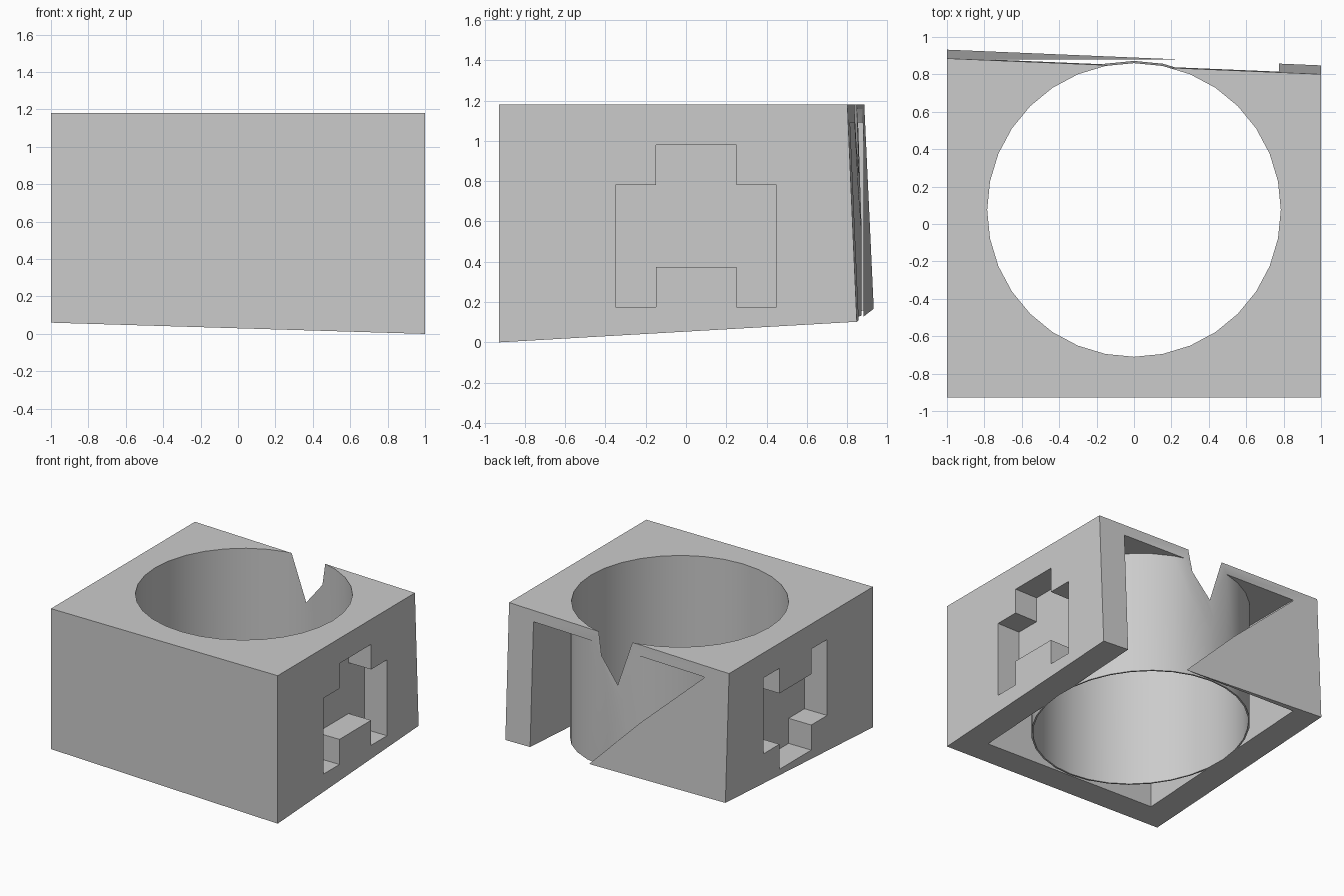
import bpy, bmesh

cube = bpy.data.objects.get("Cube")
if cube:
    bpy.data.objects.remove(cube, do_unlink=True)

HOLE_Y = 0.075      # centre of the round bore
BORE_R = 0.785
TUBE_R = 0.797
SIDES = 32

grey = bpy.data.materials.new("plain grey")
grey.use_nodes = True
colour = (0.6, 0.6, 0.6, 1)
grey.diffuse_color = colour
grey.node_tree.nodes["Principled BSDF"].inputs["Base Color"].default_value = colour


def finish(name, bm):
    bmesh.ops.recalc_face_normals(bm, faces=bm.faces)
    mesh = bpy.data.meshes.new(name)
    bm.to_mesh(mesh)
    bm.free()
    mesh.materials.append(grey)
    ob = bpy.data.objects.new(name, mesh)
    bpy.context.collection.objects.link(ob)
    return ob


def box(name, lo, hi):
    bm = bmesh.new()
    bmesh.ops.create_cube(bm, size=1)
    for v in bm.verts:
        v.co = [hi[i] if v.co[i] > 0 else lo[i] for i in range(3)]
    return finish(name, bm)


def cylinder(name, radius):
    bm = bmesh.new()
    bmesh.ops.create_cone(bm, cap_ends=True, segments=SIDES,
                          radius1=radius, radius2=radius, depth=4)
    bmesh.ops.translate(bm, verts=bm.verts, vec=(0, HOLE_Y, 0))
    return finish(name, bm)


def cut(target, cutter):
    mod = target.modifiers.new("cut", "BOOLEAN")
    mod.operation = "DIFFERENCE"
    mod.solver = "EXACT"
    mod.object = cutter
    bpy.context.view_layer.objects.active = target
    bpy.ops.object.modifier_apply(modifier=mod.name)
    bpy.data.objects.remove(cutter, do_unlink=True)


# Block with a sloping underside and a leaning back
block = box("hollow_block", (-1, -0.928, 0), (1, 1, 1.18))
for v in block.data.vertices:
    x, y, z = v.co
    if y > 0:
        v.co.y = (0.843 if z > 1 else 0.890) - 0.042 * x
    if z < 1:
        v.co.z = 0.03 - 0.03 * x + 0.0575 * (v.co.y + 0.928)

# Square cavity that leaves a thin tube wall standing and breaks through the back
cavity = box("cavity_cutter", (-0.775, -0.73, -0.5), (0.775, 0.88, 1.092))
cut(cavity, cylinder("tube_cutter", TUBE_R))
cut(block, cavity)

# Round bore
cut(block, cylinder("bore_cutter", BORE_R))


# Stepped recess in each side, upside down on the right one
def recess(side):
    half = [(0.2, 0.375), (0.2, 0.175), (0.4, 0.175),
            (0.4, 0.78), (0.2, 0.78), (0.2, 0.98)]
    outline = half + [(-y, z) for y, z in reversed(half)]
    bm = bmesh.new()
    verts = [bm.verts.new((side * 0.8, 0.05 + y, z if side > 0 else 1.155 - z))
             for y, z in outline]
    face = bm.faces.new(verts)
    grown = bmesh.ops.extrude_face_region(bm, geom=[face])["geom"]
    moved = [g for g in grown if isinstance(g, bmesh.types.BMVert)]
    bmesh.ops.translate(bm, verts=moved, vec=(side * 0.5, 0, 0))
    return finish("recess_cutter", bm)


for side in (1, -1):
    cut(block, recess(side))

# Smooth tube, crisp corners
bpy.ops.object.select_all(action="DESELECT")
block.select_set(True)
bpy.context.view_layer.objects.active = block
bpy.ops.object.shade_smooth_by_angle(angle=0.35)
